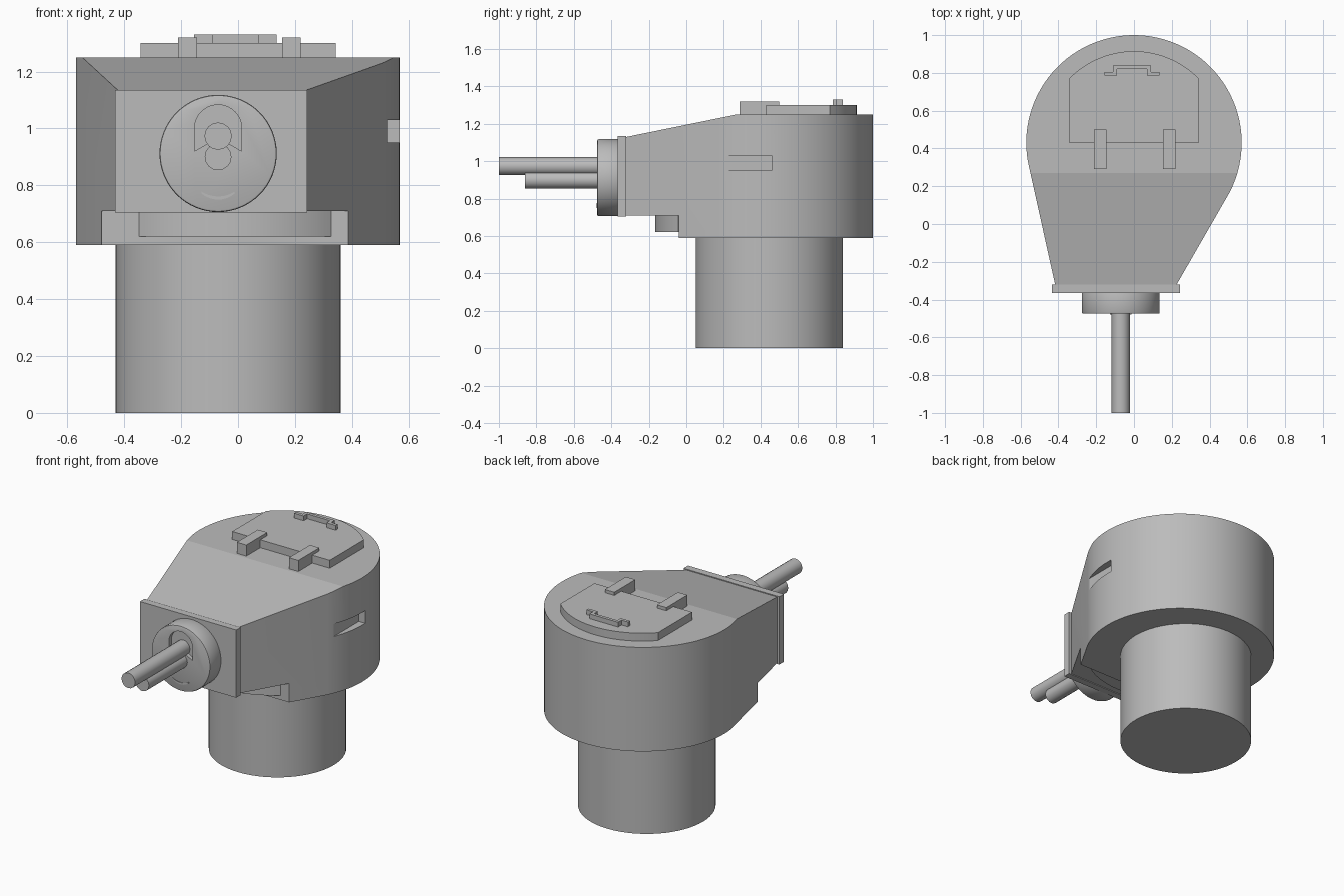
import bpy, bmesh
from math import cos, sin, radians, hypot
from mathutils import Vector

cube = bpy.data.objects.get("Cube")
if cube:
    bpy.data.objects.remove(cube, do_unlink=True)

grey = bpy.data.materials.new("plain grey")
grey.use_nodes = True
grey.diffuse_color = (0.5, 0.5, 0.5, 1)
bsdf = next(n for n in grey.node_tree.nodes if n.type == "BSDF_PRINCIPLED")
bsdf.inputs["Base Color"].default_value = grey.diffuse_color


def arc(cx, cy, r, start, end, n):
    """Points on a circular arc, angles in degrees."""
    angles = [radians(start + (end - start) * i / n) for i in range(n + 1)]
    return [(cx + r * cos(a), cy + r * sin(a)) for a in angles]


def prism(name, outline, axis, lo, hi, angle=10):
    """Extrude a flat outline along an axis from lo to hi."""
    place = {"x": lambda a, b, t: (t, a, b),
             "y": lambda a, b, t: (a, t, b),
             "z": lambda a, b, t: (a, b, t)}[axis]
    bm = bmesh.new()
    face = bm.faces.new([bm.verts.new(place(a, b, lo)) for a, b in outline])
    grown = bmesh.ops.extrude_face_region(bm, geom=[face])["geom"]
    verts = [g for g in grown if isinstance(g, bmesh.types.BMVert)]
    bmesh.ops.translate(bm, verts=verts, vec=Vector(place(0, 0, hi - lo)))
    if face.is_valid and len(face.link_loops if hasattr(face, "link_loops") else face.loops) and \
            not any(len(e.link_faces) == 2 for e in face.edges):
        bm.faces.remove(face)
    # close the starting cap if the extrusion left it open
    bmesh.ops.holes_fill(bm, edges=[e for e in bm.edges if e.is_boundary], sides=0)
    bmesh.ops.recalc_face_normals(bm, faces=bm.faces[:])
    mesh = bpy.data.meshes.new(name)
    bm.to_mesh(mesh)
    bm.free()
    mesh.materials.append(grey)
    obj = bpy.data.objects.new(name, mesh)
    bpy.context.scene.collection.objects.link(obj)
    shade(obj, angle)
    return obj


def shade(obj, angle):
    obj.data.shade_smooth()
    obj.data.set_sharp_from_angle(angle=radians(angle))


def box(name, x, y, z):
    outline = [(x[0], y[0]), (x[1], y[0]), (x[1], y[1]), (x[0], y[1])]
    return prism(name, outline, "z", *z)


def disc(name, a, b, r, axis, lo, hi, n, angle=30):
    return prism(name, arc(a, b, r, 0, 360, n)[:-1], axis, lo, hi, angle)


def carve(obj, cutter, operation, angle=10):
    """Apply a boolean and discard the cutter."""
    mod = obj.modifiers.new("carve", "BOOLEAN")
    mod.object, mod.operation, mod.solver = cutter, operation, "EXACT"
    cutter.hide_render = True
    bake(obj, angle)
    bpy.data.objects.remove(cutter, do_unlink=True)


def bake(obj, angle):
    bpy.context.view_layer.update()
    graph = bpy.context.evaluated_depsgraph_get()
    mesh = bpy.data.meshes.new_from_object(obj.evaluated_get(graph))
    obj.modifiers.clear()
    obj.data = mesh
    shade(obj, angle)


# Turret body: round plan with a tapered nose, trimmed by its side profile
plan = arc(0, 0.43, 0.57, -27.5, 190, 60) + [(-0.415, -0.33), (0.22, -0.33)]
body = prism("turret_body", plan, "z", 0.4, 1.4)
side = [(-0.5, 0.71), (-0.04, 0.71), (-0.04, 0.59), (1.1, 0.59),
        (1.1, 1.25), (0.27, 1.25), (-0.5, 1.093)]
carve(body, prism("side_profile", side, "x", -1, 1), "INTERSECT")

# Vision slit in one flank
carve(body, box("slit_cutter", (0.525, 0.7), (0.1, 0.46), (0.95, 1.03)), "DIFFERENCE")

# Turret ring basket and the curved lip ahead of it
disc("basket", -0.035, 0.445, 0.395, "z", 0, 0.6, 64)
lip = arc(-0.01, 0.36, 0.525, 230, 310, 24) + [(0.33, 0), (-0.35, 0)]
prism("ring_lip", lip, "z", 0.62, 0.72)

# Nose plate and round mantlet with an arched recess
box("nose_plate", (-0.433, 0.243), (-0.365, -0.32), (0.705, 1.135))
mantlet = disc("mantlet", -0.07, 0.912, 0.206, "y", -0.475, -0.35, 64)
bevel = mantlet.modifiers.new("edge", "BEVEL")
bevel.width, bevel.segments, bevel.limit_method = 0.008, 2, "ANGLE"
bake(mantlet, 30)
arch = arc(-0.07, 1.0, 0.083, 0, 180, 20) + [
    (-0.153, 0.92), (-0.11, 0.945), (-0.03, 0.945), (0.013, 0.92)]
carve(mantlet, prism("arch_cutter", arch, "y", -0.5, -0.45), "DIFFERENCE", 30)
crescent = arc(-0.07, 0.84, 0.09, 230, 310, 10) + arc(-0.07, 0.87, 0.109, 302, 238, 10)
prism("mantlet_crescent", crescent, "y", -0.478, -0.473)

# Main barrel and shorter secondary barrel
disc("main_barrel", -0.07, 0.973, 0.048, "y", -1, -0.42, 16)
disc("secondary_barrel", -0.07, 0.9, 0.047, "y", -0.86, -0.42, 16)

# Roof hatch with curved rear edge, two hinges and a handle
hatch = [(-0.342, 0.43), (0.342, 0.43)] + arc(0, 0.437, 0.478, 44.3, 135.7, 24)
prism("hatch", hatch, "z", 1.24, 1.3)
for label, x in (("right", -0.178), ("left", 0.187)):
    box(label + "_hinge", (x - 0.033, x + 0.033), (0.29, 0.5), (1.24, 1.32))
half = [(0.08, 0.82), (0.08, 0.785), (0.145, 0.785), (0.145, 0.805),
        (0.1, 0.805), (0.1, 0.84)]
handle = [(x - 0.01, y) for x, y in half] + [(-x - 0.01, y) for x, y in reversed(half)]
prism("hatch_handle", handle, "z", 1.295, 1.33)
